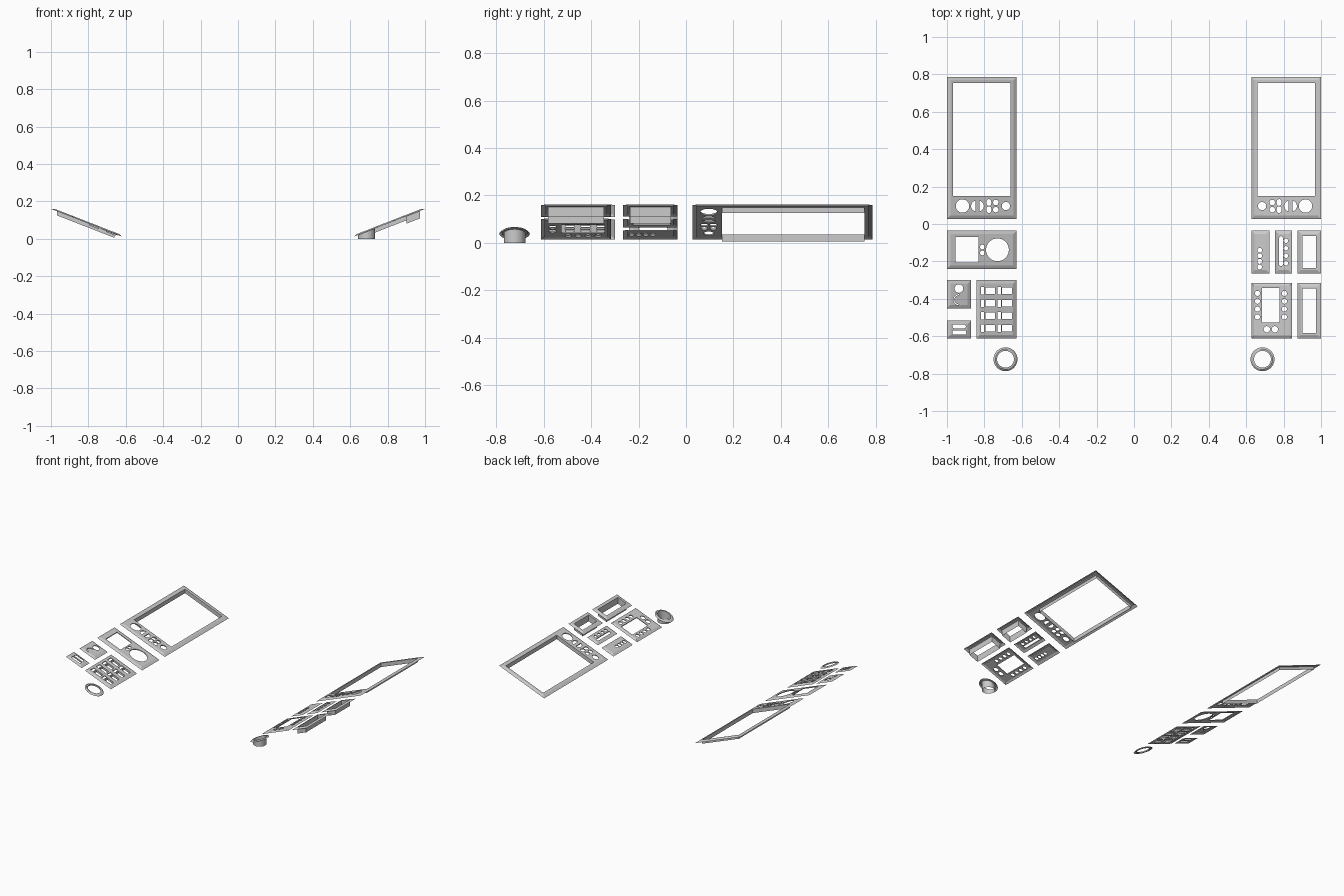
import bpy, bmesh, math

if "Cube" in bpy.data.objects:
    bpy.data.objects.remove(bpy.data.objects["Cube"], do_unlink=True)

grey = bpy.data.materials.new("panel_grey")
grey.use_nodes = True
grey.diffuse_color = (0.6, 0.6, 0.6, 1)
grey.node_tree.nodes["Principled BSDF"].inputs["Base Color"].default_value = (0.6, 0.6, 0.6, 1)

SLOPE, TOP, RAISE, THICK = 0.39, 0.16, 0.008, 0.006


# Outlines, all counter-clockwise
def rect(x0, x1, y0, y1):
    return [(x0, y0), (x1, y0), (x1, y1), (x0, y1)]


def arc(x, y, r, start, end, n):
    steps = [math.radians(start + (end - start) * i / n) for i in range(n + 1)]
    return [(x + r * math.cos(a), y + r * math.sin(a)) for a in steps]


def circle(x, y, r, n=24):
    return arc(x, y, r, 0, 360, n)[:-1]


def slot(x0, x1, y0, y1):
    """Rectangle with round ends along its longer side."""
    if x1 - x0 > y1 - y0:
        r, y = (y1 - y0) / 2, (y0 + y1) / 2
        return arc(x1 - r, y, r, -90, 90, 8) + arc(x0 + r, y, r, 90, 270, 8)
    r, x = (x1 - x0) / 2, (x0 + x1) / 2
    return arc(x, y1 - r, r, 0, 180, 8) + arc(x, y0 + r, r, 180, 360, 8)


def strip(bm, low, high):
    """Band of quads between two loops of equal length."""
    a = [bm.verts.new(p) for p in low]
    b = [bm.verts.new(p) for p in high]
    for i in range(len(a)):
        j = (i + 1) % len(a)
        bm.faces.new((a[i], a[j], b[j], b[i]))


def at(loop, z):
    return [(x, y, z) for x, y in loop]


def panel(name, outer, inner, holes, deep=(), depth=0.0):
    """Raised plate with cut holes, a chamfered rim and walls under the deep holes."""
    curve = bpy.data.curves.new(name + "_outline", "CURVE")
    curve.dimensions = "2D"
    curve.fill_mode = "BOTH"
    curve.extrude = THICK / 2
    for loop in [inner, *holes, *deep]:
        spline = curve.splines.new("POLY")
        spline.points.add(len(loop) - 1)
        for point, (x, y) in zip(spline.points, loop):
            point.co = (x, y, 0, 1)
        spline.use_cyclic_u = True
    helper = bpy.data.objects.new(name + "_helper", curve)
    bpy.context.collection.objects.link(helper)
    bpy.context.view_layer.update()
    graph = bpy.context.evaluated_depsgraph_get()
    mesh = bpy.data.meshes.new_from_object(helper.evaluated_get(graph))
    bpy.data.objects.remove(helper, do_unlink=True)
    bpy.data.curves.remove(curve)

    bm = bmesh.new()
    bm.from_mesh(mesh)
    for v in bm.verts:
        v.co.z += RAISE - THICK / 2
    strip(bm, at(outer, 0), at(inner, RAISE))
    for loop in deep:
        strip(bm, at(loop, RAISE - THICK), at(loop, -depth))
    # Tilt: the outboard side is high
    for v in bm.verts:
        v.co.z = max(0, v.co.z + TOP - (1 - abs(v.co.x)) * SLOPE)
    for f in bm.faces:
        f.material_index = 0
        f.smooth = False
    bm.to_mesh(mesh)
    bm.free()
    mesh.materials.clear()
    mesh.materials.append(grey)
    mesh.name = name
    obj = bpy.data.objects.new(name, mesh)
    bpy.context.collection.objects.link(obj)


def box_panel(name, x0, x1, y0, y1, holes, deep=(), depth=0.0, rim=0.018):
    panel(name, rect(x0, x1, y0, y1),
          rect(x0 + rim, x1 - rim, y0 + rim, y1 - rim), holes, deep, depth)


def mirrored(loop, side):
    return loop if side > 0 else [(-x, y) for x, y in reversed(loop)]


# Large screen frames and round bezels, one on each side
for side, label in ((1, "left"), (-1, "right")):
    holes = [circle(0.917, 0.096, 0.036), circle(0.685, 0.096, 0.022),
             arc(0.842, 0.096, 0.029, -80, 80, 12), arc(0.832, 0.096, 0.029, 100, 260, 12)]
    for y in (0.077, 0.115):
        holes += [slot(0.763, 0.789, y - 0.018, y + 0.018), circle(0.739, y, 0.015, 16)]
    panel(label + "_screen_frame",
          mirrored(rect(0.627, 1, 0.027, 0.787), side),
          mirrored(rect(0.645, 0.982, 0.045, 0.769), side),
          [mirrored(h, side) for h in holes],
          [mirrored(rect(0.659, 0.967, 0.151, 0.753), side)], 0.022)
    panel(label + "_round_bezel",
          mirrored(circle(0.687, -0.723, 0.064, 32), side),
          mirrored(circle(0.687, -0.723, 0.054, 32), side), [],
          [mirrored(circle(0.687, -0.723, 0.045, 32), side)], 0.2 if side > 0 else 0.002)

# Right side: display and dial panel
box_panel("dial_panel", -1, -0.628, -0.24, -0.035,
          [rect(-0.955, -0.832, -0.205, -0.07), circle(-0.73, -0.138, 0.061, 32),
           circle(-0.811, -0.123, 0.013, 16), circle(-0.811, -0.155, 0.013, 16)])

# Right side: knob panel with a curved slot
curved_slot = arc(-0.935, -0.405, 0.03, 90, 270, 14) + arc(-0.935, -0.405, 0.025, 270, 90, 14)
box_panel("knob_panel", -1, -0.871, -0.451, -0.3,
          [circle(-0.936, -0.345, 0.023), curved_slot])

# Right side: two-slot panel
box_panel("slot_panel", -1, -0.871, -0.611, -0.516,
          [slot(-0.971, -0.899, -0.558, -0.536), rect(-0.971, -0.899, -0.591, -0.569)])

# Right side: keypad, each key opening beside a narrow indicator opening
keys, indicators = [], []
for x in (-0.819, -0.73):
    for y in (-0.558, -0.491, -0.424, -0.357):
        indicators.append(rect(x, x + 0.018, y - 0.02, y + 0.02))
        keys.append(rect(x + 0.024, x + 0.077, y - 0.018, y + 0.018))
box_panel("keypad_panel", -0.843, -0.628, -0.611, -0.3, indicators, keys, 0.008)

# Left side: switch panels
box_panel("switch_panel", 0.627, 0.725, -0.265, -0.035,
          [circle(0.672, -0.14 - 0.03 * i, 0.013, 16) for i in range(4)])
box_panel("lever_panel", 0.755, 0.845, -0.265, -0.035,
          [slot(0.776, 0.796, -0.225, -0.065)]
          + [circle(0.812, -0.09 - 0.04 * i, 0.012, 16) for i in range(4)])

# Left side: deep tray frames
for name, y0, y1 in (("front_tray", -0.611, -0.316), ("rear_tray", -0.265, -0.035)):
    box_panel(name, 0.875, 1, y0, y1, [],
              [rect(0.902, 0.973, y0 + 0.029, y1 - 0.029)], 0.04)

# Left side: small screen surrounded by buttons
buttons = [circle(x, -0.371 - 0.042 * i, 0.014, 16) for x in (0.66, 0.804) for i in range(4)]
buttons += [circle(x, -0.563, 0.017, 16) for x in (0.71, 0.753)]
box_panel("button_screen_panel", 0.627, 0.845, -0.611, -0.316,
          buttons + [rect(0.685, 0.778, -0.526, -0.343)], rim=0.014)
